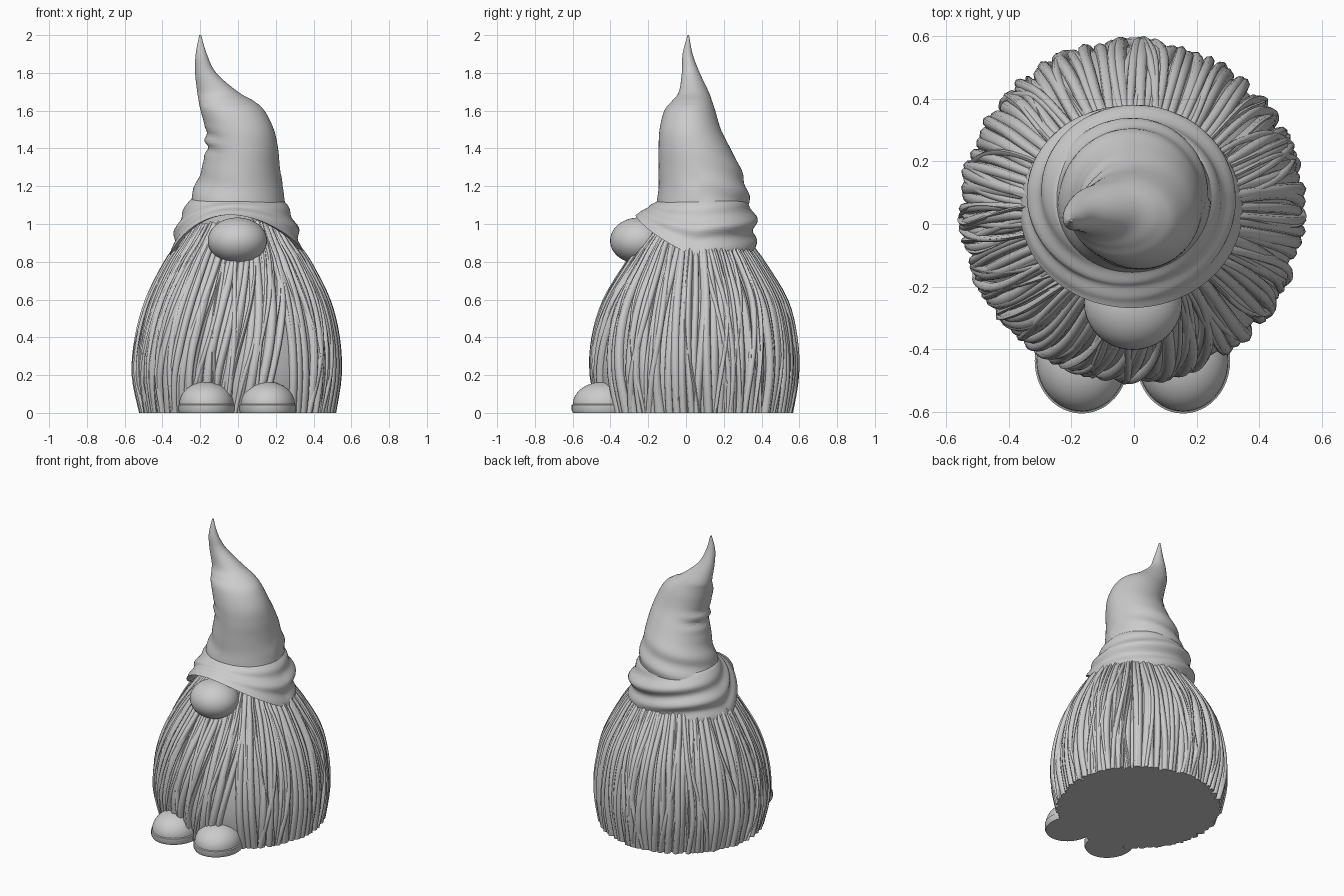
import bpy
import bmesh
import random
from math import sin, cos, pi, tau, exp, radians

random.seed(4)
cube = bpy.data.objects.get("Cube")
if cube:
    bpy.data.objects.remove(cube)

grey = bpy.data.materials.new("plain_grey")
grey.use_nodes = True
tone = (0.6, 0.6, 0.6, 1)
grey.diffuse_color = tone
grey.node_tree.nodes["Principled BSDF"].inputs["Base Color"].default_value = tone


def loft(bm, rings):
    """Skin closed rings of points and cap both ends."""
    loops = [[bm.verts.new(p) for p in ring] for ring in rings]
    n = len(loops[0])
    for low, high in zip(loops, loops[1:]):
        for i in range(n):
            j = (i + 1) % n
            bm.faces.new((low[i], low[j], high[j], high[i]))
    bm.faces.new(loops[0][::-1])
    bm.faces.new(loops[-1])


def finish(bm, name, sharp=50):
    bmesh.ops.recalc_face_normals(bm, faces=bm.faces)
    mesh = bpy.data.meshes.new(name)
    bm.to_mesh(mesh)
    bm.free()
    mesh.materials.append(grey)
    mesh.shade_smooth()
    mesh.set_sharp_from_angle(angle=radians(sharp))
    obj = bpy.data.objects.new(name, mesh)
    bpy.context.collection.objects.link(obj)
    return obj


def spline(rows, steps):
    """Smoothly resample rows of numbers."""
    out = []
    for i in range(len(rows) - 1):
        quad = (rows[max(i - 1, 0)], rows[i], rows[i + 1], rows[min(i + 2, len(rows) - 1)])
        for s in range(steps):
            t = s / steps
            out.append([b + t / 2 * (c - a + t * (2 * a - 5 * b + 4 * c - d + t * (3 * (b - c) + d - a)))
                        for a, b, c, d in zip(*quad)])
    return out + [list(rows[-1])]


def oval(row, angle, grow=0.0):
    """Point on the section (z, x min, x max, y min, y max)."""
    z, x0, x1, y0, y1 = row
    return ((x0 + x1) / 2 + ((x1 - x0) / 2 + grow) * cos(angle),
            (y0 + y1) / 2 + ((y1 - y0) / 2 + grow) * sin(angle), z)


def turn(n):
    return [tau * i / n for i in range(n)]


# Body core
body = spline([
    (0, -.52, .52, -.47, .565),
    (.2, -.56, .55, -.51, .597),
    (.4, -.545, .54, -.5, .59),
    (.6, -.49, .49, -.44, .54),
    (.8, -.39, .39, -.32, .42),
    (.9, -.32, .32, -.25, .35),
    (1.05, -.22, .22, -.13, .28)], 4)
bm = bmesh.new()
loft(bm, [[oval(row, a, -.03) for a in turn(64)] for row in body])
finish(bm, "body_core")


# Hair and beard strands
def strand(bm, start, width, depth, sink, sway):
    phase = random.uniform(0, tau)
    # The beard is combed to one side up to a parting
    comb = -.3 if -2.7 < start < -1.0 else 0
    rings = []
    for row in body:
        z = row[0]
        a = start + comb * (.8 - z) + sway * sin(3.5 * z + phase)
        x, y, z = oval(row, a, -sink)
        scale = (row[2] - row[1]) / 1.1
        w = width * (.3 + .7 * scale)
        rings.append([(x + depth * cos(k) * cos(a) - w * sin(k) * sin(a),
                       y + depth * cos(k) * sin(a) + w * sin(k) * cos(a), z)
                      for k in turn(8)])
    loft(bm, rings)


bm = bmesh.new()
count = 92
for i in range(count):
    angle = -pi + tau * (i + random.uniform(-.25, .25)) / count
    strand(bm, angle, random.uniform(.019, .027), random.uniform(.022, .03),
           random.uniform(.024, .038), random.uniform(0, .05))
for i in range(64):
    strand(bm, random.uniform(-pi, pi), random.uniform(.01, .018), .02,
           random.uniform(.016, .03), random.uniform(.04, .13))
finish(bm, "hair_strands", 70)

# Pointed hat, leaning to one side, with creases
hat = spline([
    (1.0, -.27, .26, -.15, .33),
    (1.1, -.262, .25, -.155, .332),
    (1.2, -.225, .236, -.145, .32),
    (1.3, -.192, .222, -.145, .285),
    (1.4, -.168, .212, -.145, .235),
    (1.5, -.172, .19, -.14, .185),
    (1.6, -.198, .14, -.115, .155),
    (1.65, -.208, .085, -.075, .138),
    (1.7, -.216, 0, -.038, .12),
    (1.8, -.227, -.115, -.022, .073),
    (1.9, -.224, -.165, -.018, .035),
    (2, -.205, -.195, .008, .016)], 6)


def crease(z, a):
    back = .5 + .5 * sin(a - .5)
    folds = .011 * back * exp(-((z - 1.17) / .12) ** 2) * sin(42 * z + 2.5 * a)
    pinch = .014 * exp(-((z - 1.43) / .06) ** 2) * max(0, -cos(a)) ** 3 * sin(75 * z + 2 * a)
    return folds + pinch


bm = bmesh.new()
loft(bm, [[oval(row, a, crease(row[0], a)) for a in turn(72)] for row in hat])
finish(bm, "hat_cone")

# Flared brim, raised over the nose and low at the back
top_edge = (1.13, -.25, .235, -.14, .315)
low_edge = (0, -.365, .348, -.268, .368)


def brim_point(t, a, inset=0.0):
    s = sin(a)
    back = .5 + .5 * s
    flare = t ** (1 - .45 * back)
    low_z = .82 + .22 * max(0, -s) ** 1.2 + .012 * sin(3 * a + 1)
    z = 1.13 + (low_z - 1.13) * t
    row = [p + (q - p) * flare for p, q in zip(top_edge, low_edge)]
    row[0] = z
    rolls = .018 * (.25 + .75 * back) * sin(pi * t) * sin(15 * t + 2 * a)
    bulge = .022 * sin(pi * min(1, t * 1.3)) * back
    return oval(row, a, rolls + bulge - inset)


bm = bmesh.new()
steps = 22
outer = [[brim_point(i / steps, a) for a in turn(96)] for i in range(steps + 1)]
lip = [[brim_point(1, a, .022) for a in turn(96)],
       [brim_point(.6, a, .05) for a in turn(96)]]
loft(bm, outer + lip)
finish(bm, "hat_brim")

# Round nose
bm = bmesh.new()
bmesh.ops.create_uvsphere(bm, u_segments=40, v_segments=24, radius=1)
bmesh.ops.scale(bm, vec=(.157, .152, .122), verts=bm.verts)
bmesh.ops.translate(bm, vec=(-.003, -.25, .912), verts=bm.verts)
finish(bm, "nose")

# Feet with a thin sole under a domed toe
dome = [(.144 * cos(t * pi / 20), .048 + .117 * sin(t * pi / 20)) for t in range(10)]
section = [(.144, 0), (.15, .012), (.15, .042), (.144, .046)] + dome + [(.004, .165)]
for name, x in (("right_foot", -.167), ("left_foot", .157)):
    bm = bmesh.new()
    loft(bm, [[(x + r * cos(a), -.437 + 1.12 * r * sin(a), z) for a in turn(48)]
              for r, z in section])
    finish(bm, name, 40)
